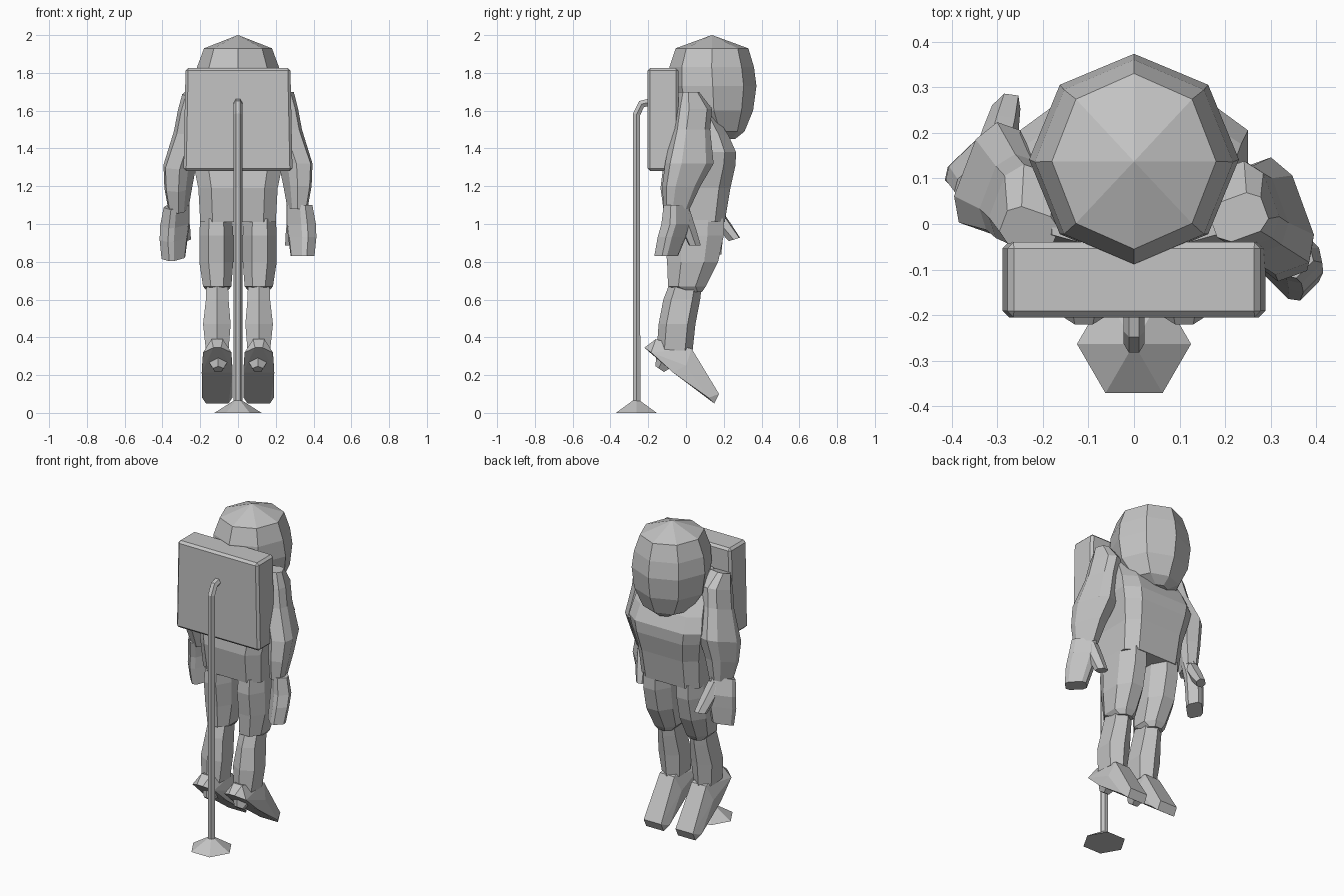
import bpy, bmesh, math
from mathutils import Matrix, Vector

cube = bpy.data.objects.get("Cube")
if cube:
    bpy.data.objects.remove(cube, do_unlink=True)

grey = bpy.data.materials.new("suit_grey")
grey.use_nodes = True
tone = (0.55, 0.55, 0.55, 1)
grey.diffuse_color = tone
grey.node_tree.nodes["Principled BSDF"].inputs["Base Color"].default_value = tone


def finish(name, bm):
    bmesh.ops.remove_doubles(bm, verts=bm.verts, dist=0.0005)
    bmesh.ops.recalc_face_normals(bm, faces=bm.faces)
    mesh = bpy.data.meshes.new(name)
    bm.to_mesh(mesh)
    bm.free()
    mesh.materials.append(grey)
    obj = bpy.data.objects.new(name, mesh)
    bpy.context.collection.objects.link(obj)
    return obj


def loft(name, rings, sides=8, turned=True, yaw=0, power=1):
    """Rings are (centre x, half width, y min, y max, z); a low power is boxier."""
    bm = bmesh.new()
    start = math.pi / sides if turned else 0

    def boxy(v):
        return math.copysign(abs(v) ** power, v) if abs(v) > 1e-6 else 0

    angles = [start + math.tau * i / sides for i in range(sides)]
    unit = [Vector((boxy(math.cos(a)), boxy(math.sin(a)), 0)) for a in angles]
    mx, my = max(p.x for p in unit), max(p.y for p in unit)
    spin = Matrix.Rotation(math.radians(yaw), 3, 'Z')
    loops = []
    for cx, w, y0, y1, z in rings:
        centre = Vector((cx, (y0 + y1) / 2, z))
        loops.append([bm.verts.new(centre + spin @ Vector(
            (p.x / mx * w, p.y / my * (y1 - y0) / 2, 0))) for p in unit])
    for a, b in zip(loops, loops[1:]):
        for i in range(sides):
            j = (i + 1) % sides
            bm.faces.new((a[i], a[j], b[j], b[i]))
    bm.faces.new(loops[0])
    bm.faces.new(loops[-1])
    return finish(name, bm)


def hull(name, cx, profile):
    """Convex solid from side profile points (y, z, half width)."""
    bm = bmesh.new()
    for y, z, w in profile:
        for s in (-1, 1):
            bm.verts.new((cx + s * w, y, z))
    bmesh.ops.convex_hull(bm, input=bm.verts)
    bmesh.ops.dissolve_limit(bm, angle_limit=0.02, verts=bm.verts, edges=bm.edges)
    return finish(name, bm)


def mirrored(obj, name, swing=0):
    """Copy to the other side, optionally swung about the shoulder."""
    bm = bmesh.new()
    bm.from_mesh(obj.data)
    bm.transform(Matrix.Scale(-1, 4, (1, 0, 0)))
    pivot = Matrix.Translation((0, 0.04, 1.6))
    bm.transform(pivot @ Matrix.Rotation(math.radians(swing), 4, 'X') @ pivot.inverted())
    return finish(name, bm)


# Helmet
loft("helmet", [(0, 0.001, 0.136, 0.138, 2.0), (0, 0.18, -0.055, 0.33, 1.93),
                (0, 0.217, -0.088, 0.36, 1.83), (0, 0.23, -0.09, 0.373, 1.73),
                (0, 0.215, -0.06, 0.355, 1.6), (0, 0.15, 0.05, 0.31, 1.49),
                (0, 0.06, 0.13, 0.26, 1.45)], turned=False)

# Torso
loft("torso", [(0, 0.2, -0.11, 0.205, 1.01), (0, 0.21, -0.135, 0.235, 1.19),
               (0, 0.235, -0.12, 0.262, 1.31), (0, 0.25, -0.1, 0.265, 1.38),
               (0, 0.235, -0.08, 0.225, 1.47), (0, 0.21, -0.06, 0.14, 1.6),
               (0, 0.18, -0.04, 0.06, 1.69)], power=0.45)

# Arms, hands and thumbs
arm = loft("left_arm", [(0.23, 0.06, -0.03, 0.06, 1.7), (0.235, 0.07, -0.05, 0.13, 1.61),
                        (0.255, 0.07, -0.065, 0.12, 1.5), (0.305, 0.07, -0.105, 0.14, 1.32),
                        (0.315, 0.06, -0.12, 0.07, 1.2), (0.315, 0.043, -0.115, 0.015, 1.08)],
           yaw=20, power=0.65)
hand = loft("left_hand", [(0.325, 0.042, -0.12, 0.02, 1.1), (0.335, 0.05, -0.13, 0.025, 1.0),
                          (0.34, 0.048, -0.15, 0.0, 0.93), (0.342, 0.045, -0.165, -0.045, 0.83)],
            yaw=45, power=0.5)
thumb = loft("left_thumb", [(0.31, 0.035, -0.07, 0.03, 1.07), (0.293, 0.033, -0.03, 0.06, 0.97),
                            (0.28, 0.025, 0.01, 0.085, 0.885)], sides=6, yaw=45)
for part in (arm, hand, thumb):
    mirrored(part, part.name.replace("left", "right"), swing=17)

# Legs, boots and heel nozzles
thigh = loft("left_thigh", [(0.115, 0.085, -0.105, 0.2, 1.03), (0.115, 0.09, -0.115, 0.2, 0.94),
                            (0.115, 0.09, -0.1, 0.17, 0.8), (0.11, 0.075, -0.095, 0.105, 0.67),
                            (0.11, 0.05, 0.0, 0.085, 0.64)], power=0.9)
shin = loft("left_shin", [(0.11, 0.057, -0.085, 0.085, 0.69), (0.11, 0.06, -0.12, 0.075, 0.6),
                          (0.112, 0.073, -0.145, 0.05, 0.47), (0.11, 0.06, -0.155, 0.035, 0.33)],
            sides=6, power=0.8)
boot = hull("left_boot", 0.11, [(-0.22, 0.345, 0.02), (-0.185, 0.32, 0.075), (-0.16, 0.39, 0.03),
                                (0.03, 0.34, 0.05), (0.0, 0.25, 0.08), (-0.07, 0.215, 0.082),
                                (0.175, 0.1, 0.06), (0.15, 0.05, 0.06), (0.12, 0.08, 0.08)])
bm = bmesh.new()
bmesh.ops.create_cone(bm, cap_ends=True, segments=5, radius1=0.065, radius2=0.03, depth=0.06)
tilt = Vector((0, -0.55, -0.8)).to_track_quat('Z', 'Y').to_matrix().to_4x4()
bm.transform(Matrix.Translation((0.105, -0.12, 0.255)) @ tilt)
nozzle = finish("left_heel_nozzle", bm)
for part in (thigh, shin, boot, nozzle):
    mirrored(part, part.name.replace("left", "right"))

# Backpack
bm = bmesh.new()
bmesh.ops.create_cube(bm, size=1)
for v in bm.verts:
    width = 0.555 if v.co.z > 0 else 0.577
    v.co = (v.co.x * width, v.co.y * 0.165 - 0.122, v.co.z * 0.545 + 1.553)
bmesh.ops.bevel(bm, geom=bm.edges[:], offset=0.014, segments=1, affect='EDGES')
finish("backpack", bm)

# Support pole
curve = bpy.data.curves.new("support_pole", 'CURVE')
curve.dimensions = '3D'
curve.bevel_depth = 0.023
curve.bevel_resolution = 1
curve.use_fill_caps = True
spline = curve.splines.new('POLY')
path = [(-0.262, 0.04), (-0.262, 1.58), (-0.235, 1.635), (-0.19, 1.645)]
spline.points.add(len(path) - 1)
for point, (y, z) in zip(spline.points, path):
    point.co = (0, y, z, 1)
spline.use_smooth = False
curve.materials.append(grey)
bpy.context.collection.objects.link(bpy.data.objects.new("support_pole", curve))

# Stand base
loft("stand_base", [(0, 0.125, -0.371, -0.155, 0), (0, 0.022, -0.282, -0.244, 0.065)],
     sides=6, turned=False)
